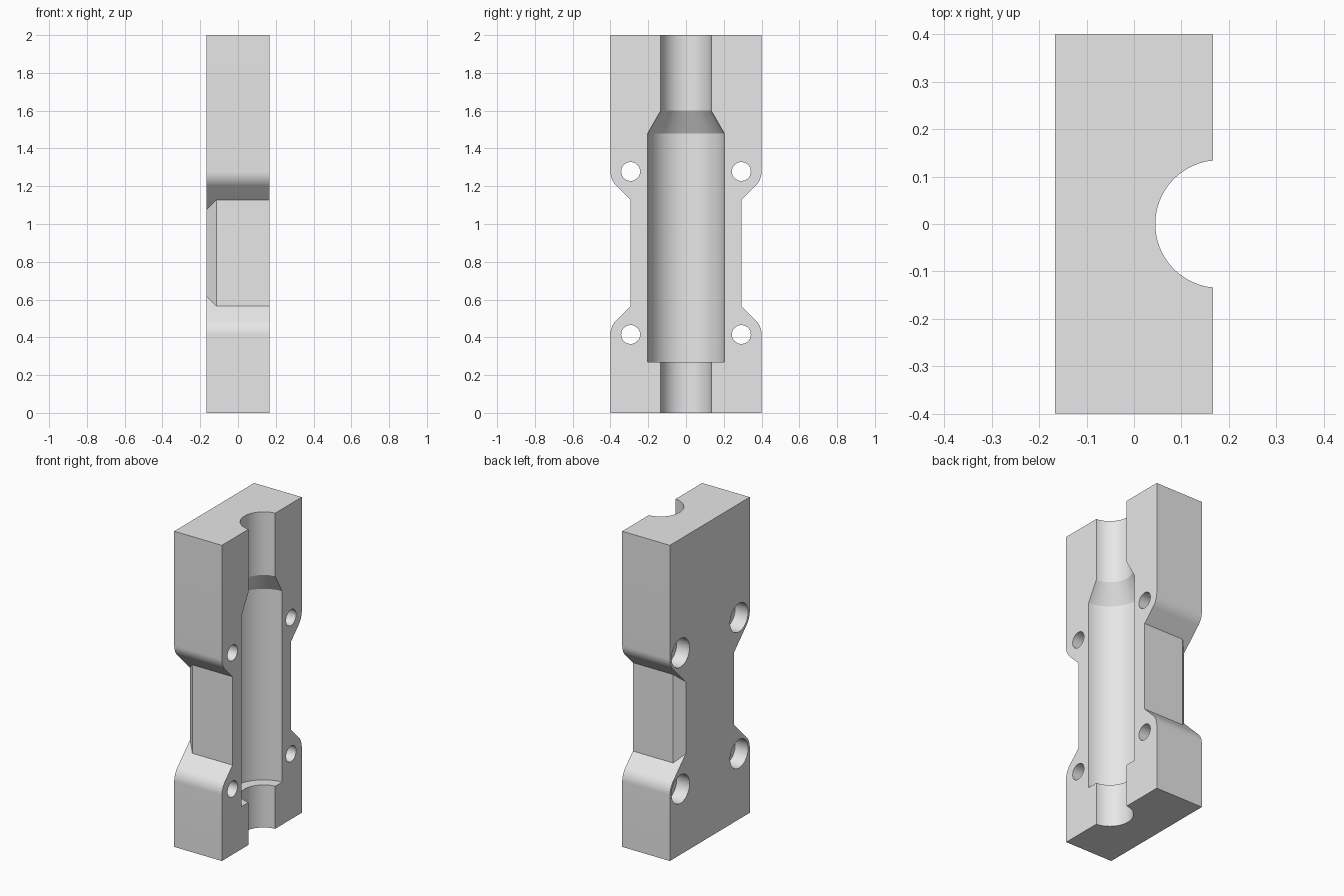
import bpy, bmesh
from math import sin, cos, pi, radians
from mathutils import Matrix

if "Cube" in bpy.data.objects:
    bpy.data.objects.remove(bpy.data.objects["Cube"], do_unlink=True)

HX, HY, HEIGHT = 0.167, 0.4, 2.0        # half thickness, half width, height
HOLE_Y, HOLE_Z = 0.293, (0.415, 1.278)  # screw positions
FILLET = HY - HOLE_Y                    # shoulder rounding around each screw
CHAMFER = 0.052                         # rear bevel of the waist
AXIS_X = HX + 0.0126                    # bore axis lies just outside the face

grey = bpy.data.materials.new("plain grey")
grey.use_nodes = True
grey.diffuse_color = (0.8, 0.8, 0.8, 1)
grey.node_tree.nodes["Principled BSDF"].inputs["Base Color"].default_value = (0.8, 0.8, 0.8, 1)


def make_object(name, bm):
    bmesh.ops.recalc_face_normals(bm, faces=bm.faces)
    mesh = bpy.data.meshes.new(name)
    bm.to_mesh(mesh)
    bm.free()
    mesh.materials.append(grey)
    obj = bpy.data.objects.new(name, mesh)
    bpy.context.collection.objects.link(obj)
    return obj


def loft(name, rings):
    """Join rings of equal length and cap both ends."""
    bm = bmesh.new()
    rows = [[bm.verts.new(p) for p in ring] for ring in rings]
    for a, b in zip(rows, rows[1:]):
        for i in range(len(a)):
            j = (i + 1) % len(a)
            bm.faces.new((a[i], a[j], b[j], b[i]))
    bm.faces.new(rows[0])
    bm.faces.new(rows[-1])
    return make_object(name, bm)


def lathe(name, profile, matrix, sides):
    """Turned solid from (radius, height) pairs along local z."""
    rings = [[matrix @ Matrix.Rotation(2 * pi * i / sides, 4, 'Z') @ Matrix.Translation((r, 0, h)).translation
              for i in range(sides)] for r, h in profile]
    return loft(name, rings)


def outline(x, inset):
    """Waisted block outline at depth x; inset narrows the waist."""
    low, high = HOLE_Z
    waist_y = HOLE_Y - inset
    steps = 10
    arc = [radians(45 * i / steps) for i in range(steps + 1)]
    side = [(HY, 0)]
    side += [(HOLE_Y + FILLET * cos(a), low + FILLET * sin(a)) for a in arc]
    run = 2 * FILLET * sin(pi / 4) + inset
    side += [(waist_y, low + run), (waist_y, high - run)]
    side += [(HOLE_Y + FILLET * cos(a), high - FILLET * sin(a)) for a in reversed(arc)]
    side.append((HY, HEIGHT))
    return [(x, y, z) for y, z in side] + [(x, -y, z) for y, z in reversed(side)]


# Block with waist and rear waist bevel
block = loft("mould_half", [outline(-HX, CHAMFER), outline(CHAMFER - HX, 0), outline(HX, 0)])

# Stepped bore with tapered shoulder
NARROW, WIDE = 0.1346, 0.203
cutters = [lathe("bore_cutter",
                 [(NARROW, -0.1), (NARROW, 0.27), (WIDE, 0.27), (WIDE, 1.48),
                  (NARROW, 1.6), (NARROW, 2.1)],
                 Matrix.Translation((AXIS_X, 0, 0)), 128)]

# Counterbored screw holes, wide end at the rear
for y in (-HOLE_Y, HOLE_Y):
    for z in HOLE_Z:
        place = Matrix.Translation((-HX, y, z)) @ Matrix.Rotation(pi / 2, 4, 'Y')
        cutters.append(lathe("screw_hole_cutter",
                             [(0.09, -0.05), (0.09, 0.09), (0.05, 0.09), (0.05, 0.4)],
                             place, 48))

for cutter in cutters:
    cutter.hide_render = True
    cut = block.modifiers.new(cutter.name, 'BOOLEAN')
    cut.operation = 'DIFFERENCE'
    cut.solver = 'EXACT'
    cut.object = cutter

# Bake the cuts and drop the helpers
bpy.context.view_layer.update()
result = bpy.data.meshes.new_from_object(block.evaluated_get(bpy.context.evaluated_depsgraph_get()))
block.modifiers.clear()
block.data = result
for cutter in cutters:
    bpy.data.objects.remove(cutter, do_unlink=True)

bpy.ops.object.select_all(action='DESELECT')
block.select_set(True)
bpy.context.view_layer.objects.active = block
bpy.ops.object.shade_smooth_by_angle(angle=radians(20))
